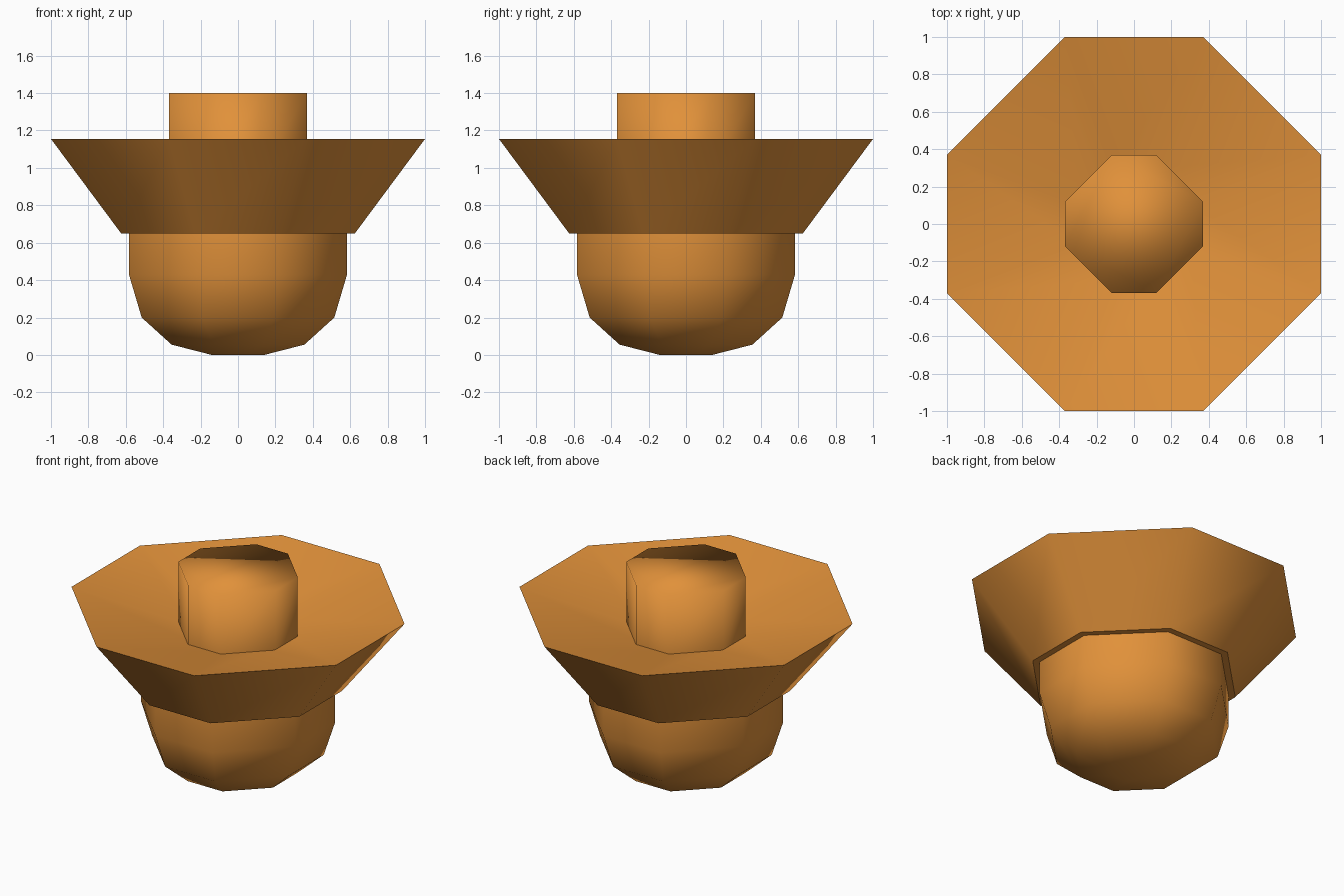
import bpy

if "Cube" in bpy.data.objects:
    bpy.data.objects.remove(bpy.data.objects["Cube"])

orange = bpy.data.materials.new("warm_orange")
orange.diffuse_color = (0.75, 0.283, 0.042, 1)
orange.use_nodes = True
orange.node_tree.nodes["Principled BSDF"].inputs["Base Color"].default_value = orange.diffuse_color


def lathe(name, profile, ratio, cap_bottom=False, cap_top=False, inward=False):
    """Stack chamfered-square (octagon) rings from (half width, z) pairs."""
    corners = [(1, -ratio), (1, ratio), (ratio, 1), (-ratio, 1),
               (-1, ratio), (-1, -ratio), (-ratio, -1), (ratio, -1)]
    verts = [(r * x, r * y, z) for r, z in profile for x, y in corners]
    faces = []
    for k in range(len(profile) - 1):
        for i in range(8):
            j = (i + 1) % 8
            faces.append((k * 8 + i, k * 8 + j, k * 8 + 8 + j, k * 8 + 8 + i))
    if cap_bottom:
        faces.append(tuple(reversed(range(8))))
    if cap_top:
        top = (len(profile) - 1) * 8
        faces.append(tuple(range(top, top + 8)))
    if inward:
        faces = [f[::-1] for f in faces]
    mesh = bpy.data.meshes.new(name)
    mesh.from_pydata(verts, [], faces)
    mesh.materials.append(orange)
    mesh.polygons.foreach_set("use_smooth", [True] * len(mesh.polygons))
    obj = bpy.data.objects.new(name, mesh)
    bpy.context.collection.objects.link(obj)
    return obj


# rounded bowl underneath
lathe("lower_bowl", [(0.14, 0), (0.355, 0.055), (0.515, 0.2), (0.583, 0.43), (0.583, 0.65)],
      0.37, cap_bottom=True)
# flared outer wall, and the small ledge that closes it onto the bowl
lathe("flared_wall", [(0.625, 0.65), (1.0, 1.155)], 0.369)
lathe("wall_ledge", [(0.57, 0.65), (0.625, 0.65)], 0.369)
# shallow dished top
lathe("dished_top", [(0.3, 0.98), (1.0, 1.155)], 0.369, inward=True)
# central post with a softly shaded cap
lathe("centre_post", [(0.368, 0.96), (0.368, 1.4)], 0.324, cap_top=True)
